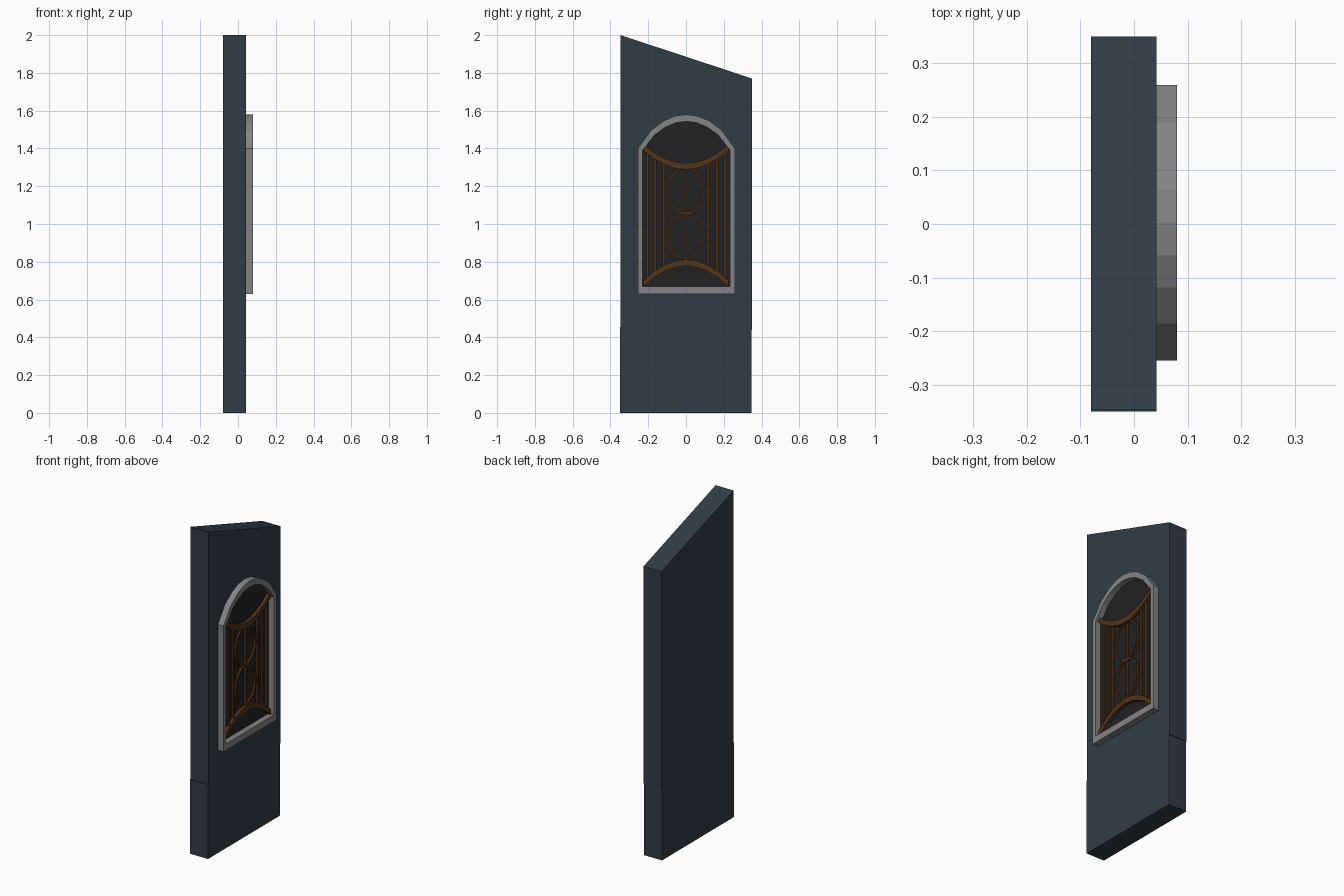
import bpy, bmesh, math

if "Cube" in bpy.data.objects:
    bpy.data.objects.remove(bpy.data.objects["Cube"])


def material(name, rgb):
    m = bpy.data.materials.new(name)
    m.diffuse_color = (*rgb, 1)
    m.use_nodes = True
    m.node_tree.nodes["Principled BSDF"].inputs["Base Color"].default_value = m.diffuse_color
    return m


WALL = material("slate", (0.03, 0.046, 0.06))
STONE = material("stone", (0.23, 0.23, 0.23))
GLASS = material("dark_glass", (0.016, 0.016, 0.016))
WOOD = material("bronze", (0.09, 0.033, 0.009))


def finish(bm, name, mat):
    bmesh.ops.recalc_face_normals(bm, faces=bm.faces[:])
    me = bpy.data.meshes.new(name)
    bm.to_mesh(me)
    bm.free()
    me.materials.append(mat)
    ob = bpy.data.objects.new(name, me)
    bpy.context.collection.objects.link(ob)
    return ob


def prism(name, pts, x0, x1, mat):
    """Extrude a (y, z) outline along x."""
    bm = bmesh.new()
    f = bm.faces.new([bm.verts.new((x0, y, z)) for y, z in pts])
    r = bmesh.ops.extrude_face_region(bm, geom=[f])
    for v in r["geom"]:
        if isinstance(v, bmesh.types.BMVert):
            v.co.x = x1
    return finish(bm, name, mat)


def band(name, outer, inner, x0, x1, mat, closed):
    """Solid band between two matching (y, z) lines."""
    bm = bmesh.new()
    rows = [[bm.verts.new(c) for c in ((x0, *o), (x1, *o), (x1, *i), (x0, *i))]
            for o, i in zip(outer, inner)]
    n = len(rows)
    for k in range(n if closed else n - 1):
        a, b = rows[k], rows[(k + 1) % n]
        for j in range(4):
            bm.faces.new((a[j], a[(j + 1) % 4], b[(j + 1) % 4], b[j]))
    if not closed:
        bm.faces.new(rows[0])
        bm.faces.new(rows[-1])
    return finish(bm, name, mat)


def arched(half, bottom, spring, top):
    """Window outline: square base, eight-segment arch."""
    rise = [(1, 0), (.73, .53), (.47, .81), (.235, .955), (0, 1)]
    right = [(half * a, spring + (top - spring) * b) for a, b in rise]
    left = [(-y, z) for y, z in reversed(right[:-1])]
    pts = [(half, bottom)] + right + left + [(-half, bottom)]
    return [(y + 0.002, z) for y, z in pts]


# Wall slab with sloped top and slight step near the base
prism("wall", [(-.35, 0), (.346, 0), (.346, .44), (.35, .44), (.35, 1.77),
               (-.347, 2), (-.347, .455), (-.35, .455)], -.08, .042, WALL)

# Window surround and pane
outer = arched(.257, .63, 1.40, 1.58)
inner = arched(.231, .67, 1.39, 1.543)
band("window_frame", outer, inner, .04, .08, STONE, True)
prism("window_pane", inner, .038, .045, GLASS)


# Curved rails
def upper(y):
    return 1.305 + .095 * (y / .22) ** 2


def lower(y):
    return .795 - .105 * (y / .22) ** 2


ys = [-.225 + .45 * k / 8 for k in range(9)]
for name, f in (("upper_rail", upper), ("lower_rail", lower)):
    band(name, [(y, f(y) + .017) for y in ys], [(y, f(y) - .017) for y in ys],
         .044, .064, WOOD, False)

# Vertical bars
for i, y in enumerate((-.205, -.164, -.118, 0, .118, .164, .205)):
    w = .005 if y == 0 else .0065
    prism(f"bar_{i}", [(y - w, lower(y)), (y + w, lower(y)),
                       (y + w, upper(y)), (y - w, upper(y))], .044, .056, WOOD)


# Oval rings
def oval(zc, ry, rz, n=24):
    return [(ry * math.cos(t), zc + rz * math.sin(t))
            for t in (2 * math.pi * k / n for k in range(n))]


for name, zc in (("upper_ring", 1.178), ("lower_ring", .937)):
    band(name, oval(zc, .101, .125), oval(zc, .091, .115), .044, .056, WOOD, True)
